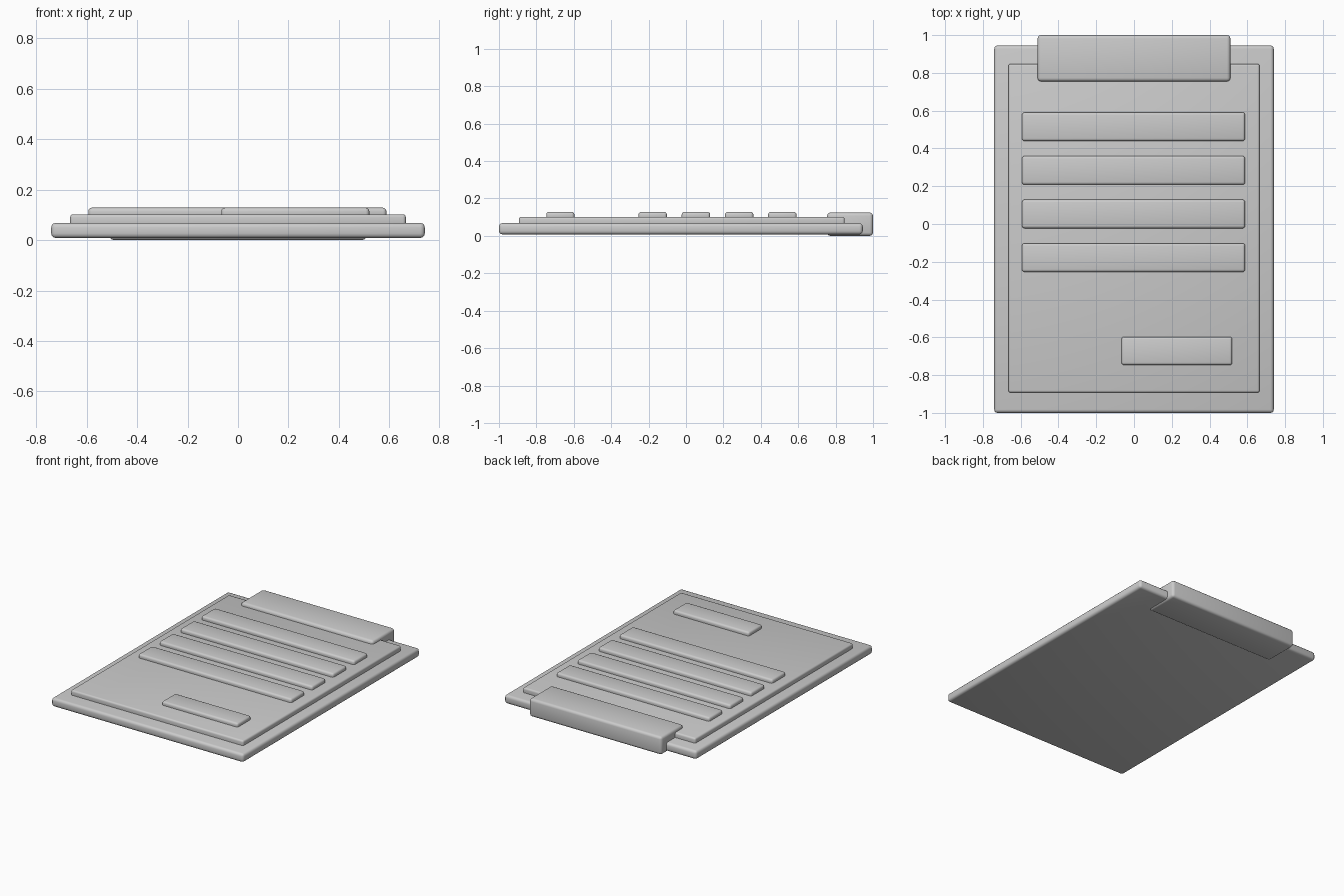
import bpy

cube = bpy.data.objects.get("Cube")
if cube:
    bpy.data.objects.remove(cube, do_unlink=True)

# One plain grey for every part
GREY = (0.6, 0.6, 0.6, 1)
grey = bpy.data.materials.new("plain grey")
grey.use_nodes = True
grey.diffuse_color = GREY
grey.node_tree.nodes["Principled BSDF"].inputs["Base Color"].default_value = GREY


def slab(name, x, y, z, bevel):
    """Box spanning the given (min, max) ranges, with rounded edges."""
    spans = (x, y, z)
    bpy.ops.mesh.primitive_cube_add(size=1, location=[(a + b) / 2 for a, b in spans])
    ob = bpy.context.object
    ob.name = name
    ob.scale = [b - a for a, b in spans]
    bpy.ops.object.transform_apply(location=False, rotation=False, scale=True)
    ob.data.materials.append(grey)
    mod = ob.modifiers.new("rounded edges", "BEVEL")
    mod.width = bevel
    mod.segments = 3
    bpy.ops.object.modifier_apply(modifier=mod.name)
    bpy.ops.object.shade_smooth_by_angle()
    return ob


# Board, sheet and clip
slab("board", (-0.74, 0.74), (-1, 0.945), (0.008, 0.068), 0.018)
slab("paper", (-0.665, 0.665), (-0.893, 0.848), (0.05, 0.102), 0.012)
slab("clip", (-0.51, 0.51), (0.755, 1), (0, 0.125), 0.018)

# Raised text lines, evenly spaced down the sheet
for i in range(4):
    y = 0.515 - i * 0.231
    slab(f"text_line_{i + 1}", (-0.593, 0.588), (y - 0.076, y + 0.076), (0.085, 0.128), 0.014)

# Signature box at the lower corner
slab("signature_box", (-0.066, 0.52), (-0.747, -0.597), (0.085, 0.128), 0.014)
